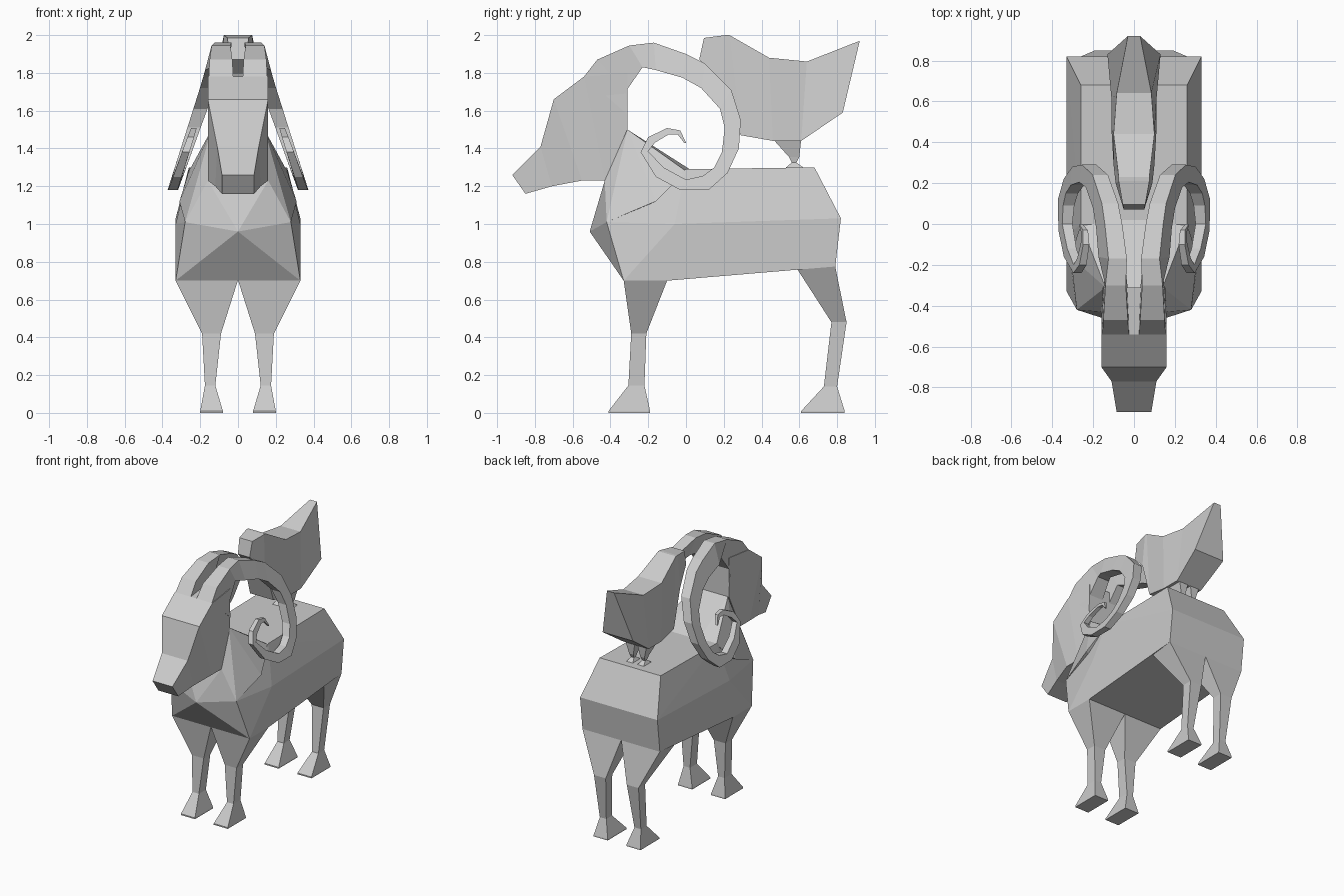
import bpy, bmesh


def finish(name, bm, mirror=False):
    bmesh.ops.recalc_face_normals(bm, faces=bm.faces[:])
    mesh = bpy.data.meshes.new(name)
    bm.to_mesh(mesh)
    bm.free()
    ob = bpy.data.objects.new(name, mesh)
    bpy.context.collection.objects.link(ob)
    if mirror:
        ob.modifiers.new("mirror", 'MIRROR')
    return ob


def loft(name, rings, mirror=False):
    """Skin closed rings of equal length; even rings get caps made of quads."""
    bm = bmesh.new()
    vs = [[bm.verts.new(p) for p in r] for r in rings]
    n = len(vs[0])
    for a, b in zip(vs, vs[1:]):
        for i in range(n):
            j = (i + 1) % n
            bm.faces.new((a[i], a[j], b[j], b[i]))
    for r in (vs[0], vs[-1]):
        for i in range(n // 2 - 1):
            bm.faces.new((r[i], r[i + 1], r[n - 2 - i], r[n - 1 - i]))
    return finish(name, bm, mirror)


def sym(half):
    """Close a half section by mirroring it over x."""
    return half + [(-x, y, z) for x, y, z in reversed(half)]


def hull(name, half):
    bm = bmesh.new()
    for p in set(sym(half)):
        bm.verts.new(p)
    bmesh.ops.convex_hull(bm, input=bm.verts[:])
    bmesh.ops.delete(bm, geom=[v for v in bm.verts if not v.link_faces], context='VERTS')
    return finish(name, bm)


def box_ring(x0, x1, y0, y1, z):
    return [(x0, y0, z), (x1, y0, z), (x1, y1, z), (x0, y1, z)]


# Torso
hull("torso", [
    (.26, .68, 1.30), (.33, .82, 1.03), (.33, .79, .775), (.33, .58, .77),
    (.26, 0, 1.29), (.33, -.06, 1.0), (.33, -.10, .70),
    (.28, -.42, 1.01), (.33, -.33, .70), (0, -.51, .96)])

# Neck
hull("neck", [
    (.14, -.31, 1.50), (.16, -.43, 1.23), (.12, .02, 1.29), (.26, 0, 1.28),
    (.31, -.16, 1.12), (.28, -.42, 1.01), (0, -.51, .96)])

# Head, from muzzle to nape
loft("head", [sym(h) for h in (
    [(.085, -.92, 1.26), (.085, -.85, 1.16)],
    [(.11, -.77, 1.41), (.12, -.71, 1.20)],
    [(.16, -.70, 1.66), (.16, -.55, 1.23)],
    [(.16, -.54, 1.78), (.16, -.43, 1.23)],
    [(.15, -.31, 1.80), (.15, -.31, 1.50)])])

# Curled horns: outer y, z, inner y, z, thickness; the curl leans outward
curl = [
    (-.54, 1.78, -.31, 1.58, .13), (-.47, 1.87, -.32, 1.70, .12),
    (-.30, 1.945, -.23, 1.83, .10), (-.17, 1.96, -.16, 1.815, .09),
    (0, 1.90, -.02, 1.775, .085), (.10, 1.85, .08, 1.72, .08),
    (.24, 1.71, .18, 1.61, .075), (.29, 1.55, .205, 1.51, .07),
    (.28, 1.40, .19, 1.38, .065), (.22, 1.27, .15, 1.30, .06),
    (.12, 1.18, .09, 1.255, .055), (-.03, 1.18, 0, 1.235, .05),
    (-.16, 1.25, -.12, 1.30, .045), (-.24, 1.38, -.20, 1.385, .04),
    (-.20, 1.46, -.165, 1.43, .035), (-.10, 1.508, -.09, 1.475, .03),
    (-.03, 1.495, -.045, 1.475, .025), (0, 1.43, -.01, 1.43, .015)]
rings = []
for i, (oy, oz, iy, iz, t) in enumerate(curl):
    xo, xi = [.09 if i < 3 else .09 + .34 * (1.93 - z) for z in (oz, iz)]
    rings.append([(xo - t / 2, oy, oz), (xo + t / 2, oy, oz),
                  (xi + t / 2, iy, iz), (xi - t / 2, iy, iz)])
loft("horns", rings, mirror=True)

# Legs with flared hooves
loft("front_legs", [box_ring(*r) for r in (
    (0.001, .33, -.33, -.10, .70), (.09, .19, -.29, -.21, .42),
    (.12, .175, -.305, -.22, .145), (.08, .20, -.41, -.19, .01),
    (.08, .20, -.41, -.19, 0))], mirror=True)
rear = [box_ring(*r) for r in (
    (0.001, .33, .58, .79, .775), (.09, .19, .77, .85, .48),
    (.12, .175, .73, .80, .14), (.08, .20, .61, .84, .01), (.08, .20, .61, .84, 0))]
loft("rear_legs", rear, mirror=True)

# Bird standing on the back, from face to raised tail
loft("bird_body", [sym(h) for h in (
    [(.055, .095, 1.985), (.05, .07, 1.87)],
    [(.075, .21, 2.0), (.09, .20, 1.75)],
    [(.075, .23, 2.0), (.10, .29, 1.47)],
    [(.10, .44, 1.88), (.11, .46, 1.44)],
    [(.085, .64, 1.86), (.11, .61, 1.44)],
    [(.03, .92, 1.97), (.13, .83, 1.59)])])

# Bird legs and toes
loft("bird_legs", [box_ring(*r) for r in (
    (.01, .09, .46, .61, 1.45), (.03, .065, .545, .60, 1.355),
    (.035, .06, .56, .585, 1.325), (.02, .075, .53, .62, 1.30))], mirror=True)
